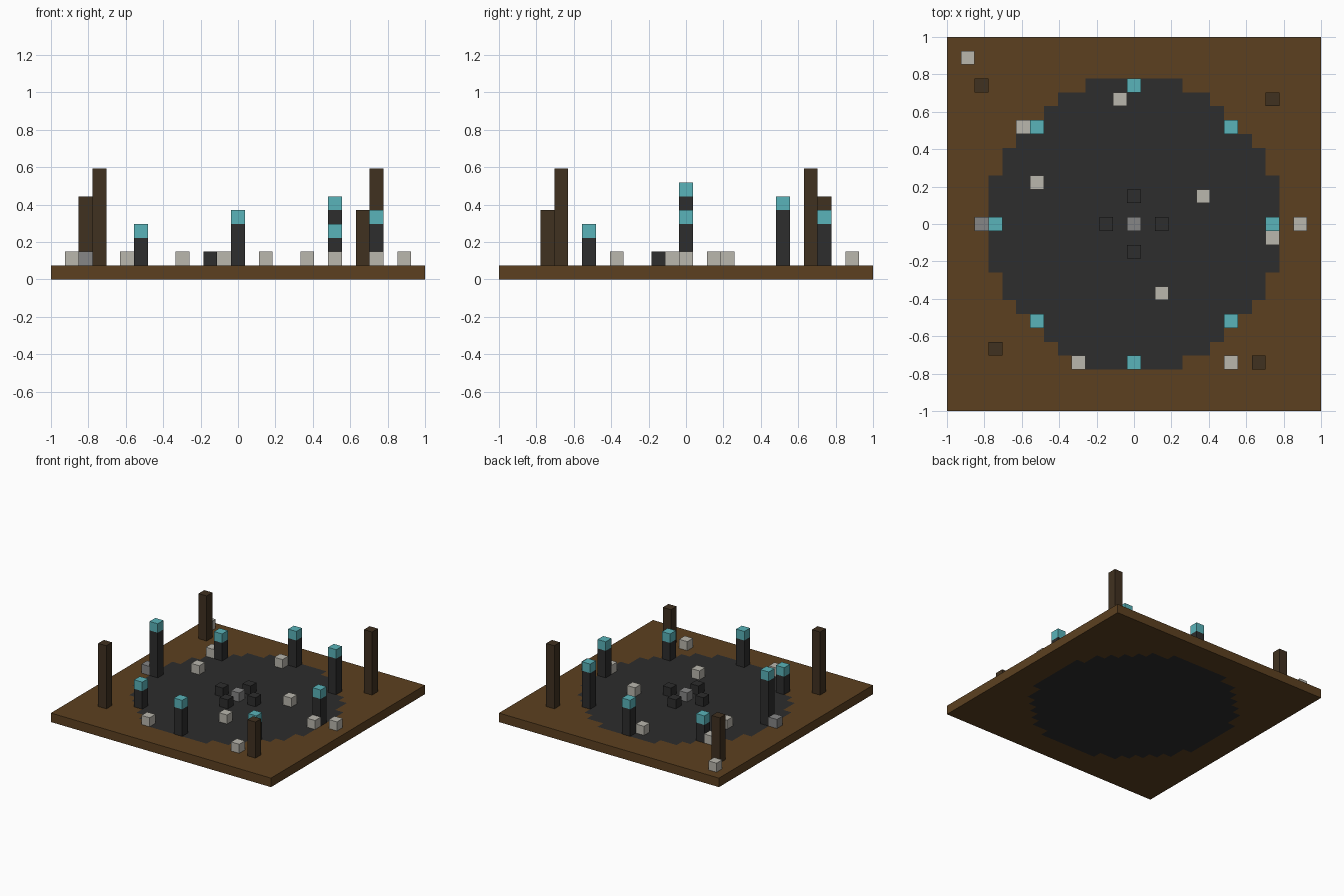
import bpy
import bmesh

# Remove the default cube
if "Cube" in bpy.data.objects:
    bpy.data.objects.remove(bpy.data.objects["Cube"], do_unlink=True)

CELLS = 27
C = 2 / CELLS  # edge length of one block


def make_material(name, rgb):
    linear = [((v / 255 + 0.055) / 1.055) ** 2.4 for v in rgb]
    mat = bpy.data.materials.new(name)
    mat.use_nodes = True
    mat.diffuse_color = (*linear, 1)
    mat.node_tree.nodes["Principled BSDF"].inputs["Base Color"].default_value = (*linear, 1)
    return mat


soil = make_material("brown soil", (92, 64, 32))
dark_stone = make_material("dark stone", (45, 45, 45))
teal = make_material("teal crystal", (90, 180, 186))
pale_stone = make_material("pale stone", (186, 183, 174))
mid_stone = make_material("grey stone", (134, 134, 134))
dark_wood = make_material("dark wood", (64, 49, 32))


def link_mesh(name, bm, mats):
    mesh = bpy.data.meshes.new(name)
    bm.to_mesh(mesh)
    bm.free()
    for mat in mats:
        mesh.materials.append(mat)
    obj = bpy.data.objects.new(name, mesh)
    bpy.context.scene.collection.objects.link(obj)
    return obj


def column(name, i, j, mat, height=1, base=1):
    """Upright stack of blocks on grid cell (i, j), starting at layer base."""
    bm = bmesh.new()
    bmesh.ops.create_cube(bm, size=C)
    bmesh.ops.scale(bm, vec=(1, 1, height), verts=bm.verts)
    obj = link_mesh(name, bm, [mat])
    obj.location = (i * C, j * C, (base + height / 2) * C)
    return obj


# Ground slab with a stepped round stone floor set into the soil
bm = bmesh.new()
bmesh.ops.create_grid(bm, x_segments=CELLS, y_segments=CELLS, size=1)
bmesh.ops.translate(bm, vec=(0, 0, C), verts=bm.verts)
for face in bm.faces:
    centre = face.calc_center_median() / C
    face.material_index = int(centre.x ** 2 + centre.y ** 2 < 110.5)
ground = link_mesh("ground", bm, [soil, dark_stone])
thickness = ground.modifiers.new("thickness", "SOLIDIFY")
thickness.thickness = C
thickness.offset = -1

# Ring of stone pillars, each capped by a crystal block
pillars = [(0, 10, 4), (7, 7, 5), (10, 0, 4), (7, -7, 3),
           (0, -10, 4), (-7, -7, 3), (-10, 0, 6), (-7, 7, 3)]
for i, j, height in pillars:
    column("pillar_shaft", i, j, dark_stone, height - 1)
    column("pillar_crystal", i, j, teal, base=height)

# Dead tree trunks near the corners
for i, j, height in [(-11, 10, 5), (10, 9, 7), (-10, -9, 7), (9, -10, 4)]:
    column("tree_trunk", i, j, dark_wood, height)

# Altar: grey centre with four dark stones around it
column("altar_centre", 0, 0, mid_stone)
for i, j in [(2, 0), (-2, 0), (0, 2), (0, -2)]:
    column("altar_stone", i, j, dark_stone)

# Scattered rubble
column("grey_rubble", -11, 0, mid_stone)
for i, j in [(-12, 12), (-1, 9), (-8, 7), (-7, 3), (5, 2), (12, 0),
             (10, -1), (2, -5), (-4, -10), (7, -10)]:
    column("pale_rubble", i, j, pale_stone)
